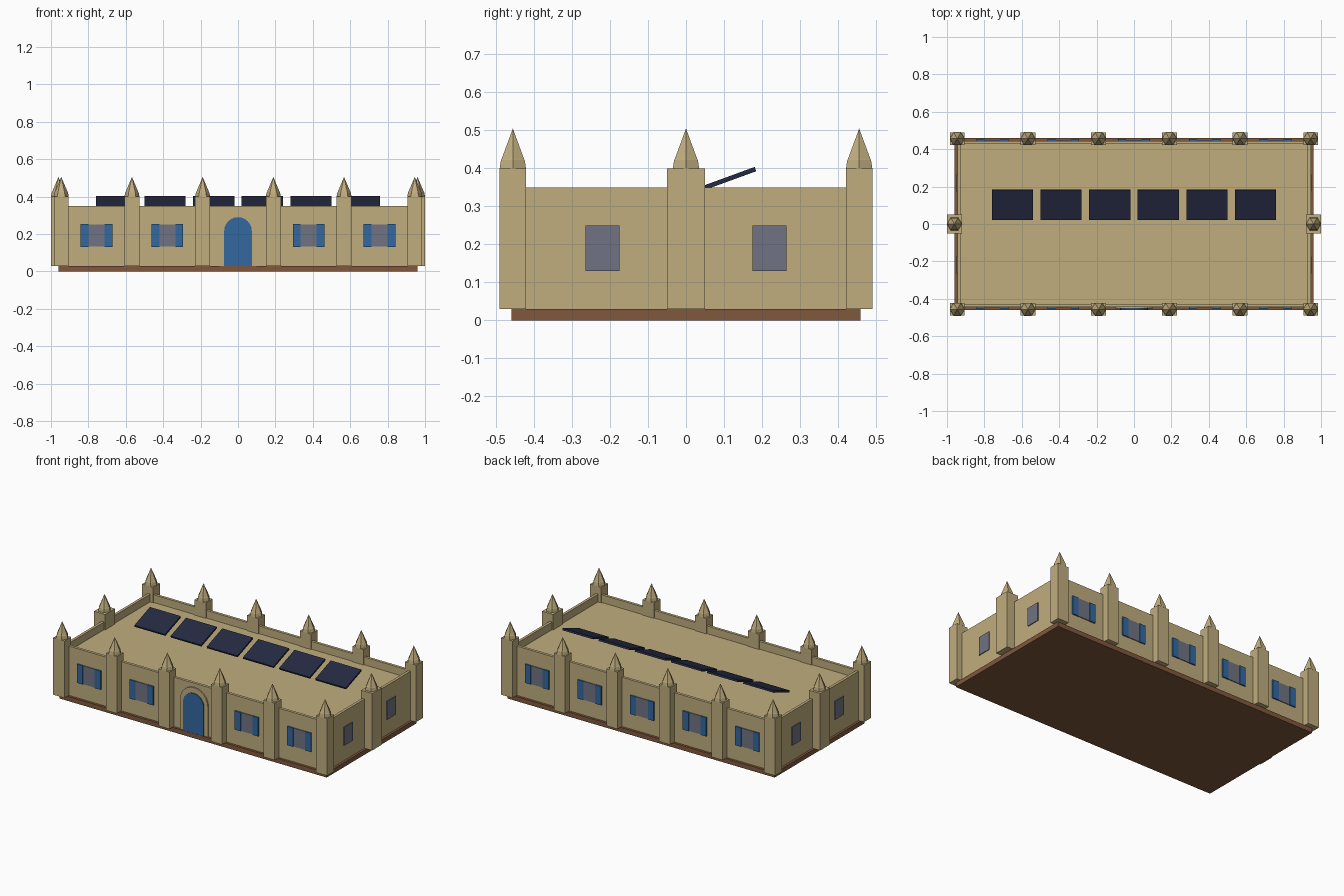
import bpy, bmesh, math
from mathutils import Matrix

if "Cube" in bpy.data.objects:
    bpy.data.objects.remove(bpy.data.objects["Cube"])


def material(name, rgb):
    m = bpy.data.materials.new(name)
    m.diffuse_color = (*rgb, 1.0)
    m.use_nodes = True
    m.node_tree.nodes["Principled BSDF"].inputs["Base Color"].default_value = m.diffuse_color
    return m


STONE = material("sandstone", (0.53, 0.42, 0.21))
BROWN = material("brown_plinth", (0.22, 0.098, 0.048))
BLUE = material("blue_paint", (0.034, 0.14, 0.35))
GLASS = material("grey_glass", (0.162, 0.174, 0.223))
PANEL = material("dark_navy", (0.0185, 0.0232, 0.0545))


def finish(name, bm, mat):
    bmesh.ops.recalc_face_normals(bm, faces=bm.faces)
    me = bpy.data.meshes.new(name)
    bm.to_mesh(me)
    bm.free()
    me.materials.append(mat)
    ob = bpy.data.objects.new(name, me)
    bpy.context.collection.objects.link(ob)
    return ob


def box(name, centre, size, mat, tilt=0.0):
    bm = bmesh.new()
    m = (Matrix.Translation(centre) @ Matrix.Rotation(tilt, 4, 'X')
         @ Matrix.Diagonal((*size, 1)))
    bmesh.ops.create_cube(bm, size=1, matrix=m)
    return finish(name, bm, mat)


def spire(name, x, y):
    # six-sided cap with a slightly tapered skirt and a pointed top
    bm = bmesh.new()
    rings = []
    for r, z in ((0.04, 0.40), (0.036, 0.422), (0.034, 0.425)):
        rings.append([bm.verts.new((x + r * math.cos(math.tau * i / 6),
                                    y + r * math.sin(math.tau * i / 6), z))
                      for i in range(6)])
    tip = bm.verts.new((x, y, 0.505))
    for i in range(6):
        j = (i + 1) % 6
        for a, b in zip(rings, rings[1:]):
            bm.faces.new((a[i], a[j], b[j], b[i]))
        bm.faces.new((rings[-1][i], rings[-1][j], tip))
    bm.faces.new(rings[0])
    finish(name, bm, STONE)


def tower(label, x, y, wx, wy):
    box(label + "_shaft", (x, y, 0.215), (wx, wy, 0.37), STONE)
    spire(label + "_spire", x, y)


def arch(name, half, top, y_front, mat):
    # round-headed plate standing on the plinth
    bm = bmesh.new()
    pts = [(-half, 0.03), (half, 0.03)]
    for i in range(13):
        a = math.pi * i / 12
        pts.append((half * math.cos(a), top - half + half * math.sin(a)))
    face = bm.faces.new([bm.verts.new((x, y_front, z)) for x, z in pts])
    ext = bmesh.ops.extrude_face_region(bm, geom=[face])
    verts = [v for v in ext["geom"] if isinstance(v, bmesh.types.BMVert)]
    bmesh.ops.translate(bm, verts=verts, vec=(0, -0.44 - y_front, 0))
    finish(name, bm, mat)


# plinth
box("plinth", (0, 0, 0.015), (1.92, 0.92, 0.03), BROWN)

# walls with sunken roof behind a parapet
WX, WY = 0.945, 0.445
bm = bmesh.new()
bmesh.ops.create_cube(bm, size=1, matrix=Matrix.Translation((0, 0, 0.19))
                      @ Matrix.Diagonal((2 * WX, 2 * WY, 0.32, 1)))
roof = max(bm.faces, key=lambda f: f.calc_center_median().z)
bmesh.ops.inset_individual(bm, faces=[roof], thickness=0.025)
ext = bmesh.ops.extrude_face_region(bm, geom=[roof])
bmesh.ops.translate(bm, vec=(0, 0, -0.05),
                    verts=[v for v in ext["geom"] if isinstance(v, bmesh.types.BMVert)])
if roof.is_valid:
    bmesh.ops.delete(bm, geom=[roof], context='FACES_ONLY')
finish("walls_and_roof", bm, STONE)

# buttress towers along front and back, and one on each end
for side, s in (("front", -1), ("back", 1)):
    for i in range(6):
        tower(f"{side}_tower_{i + 1}", -0.945 + 0.378 * i, s * 0.456, 0.08, 0.069)
for side, s in (("left", -1), ("right", 1)):
    tower(f"{side}_tower", s * 0.96, 0, 0.08, 0.10)

# shuttered windows on front and back (the door takes the front middle bay)
for side, s in (("front", -1), ("back", 1)):
    for i in range(-2, 3):
        if s < 0 and i == 0:
            continue
        x = 0.378 * i
        box(f"{side}_window_{i + 3}", (x, s * (WY + 0.001), 0.192),
            (0.09, 0.008, 0.12), GLASS)
        for k in (-1, 1):
            box(f"{side}_shutter_{i + 3}", (x + k * 0.064, s * (WY + 0.004), 0.192),
                (0.042, 0.0095, 0.122), BLUE)

# plain windows on the ends
for side, s in (("left", -1), ("right", 1)):
    for y in (-0.22, 0.22):
        box(f"{side}_window", (s * (WX + 0.001), y, 0.19), (0.008, 0.09, 0.12), GLASS)

# arched doorway
arch("door_surround", 0.10, 0.325, -0.453, STONE)
arch("door", 0.074, 0.29, -0.459, BLUE)

# tilted roof panels
for i in range(6):
    box(f"roof_panel_{i + 1}", (-0.65 + 0.26 * i, 0.103, 0.369),
        (0.22, 0.17, 0.012), PANEL, math.radians(20))
